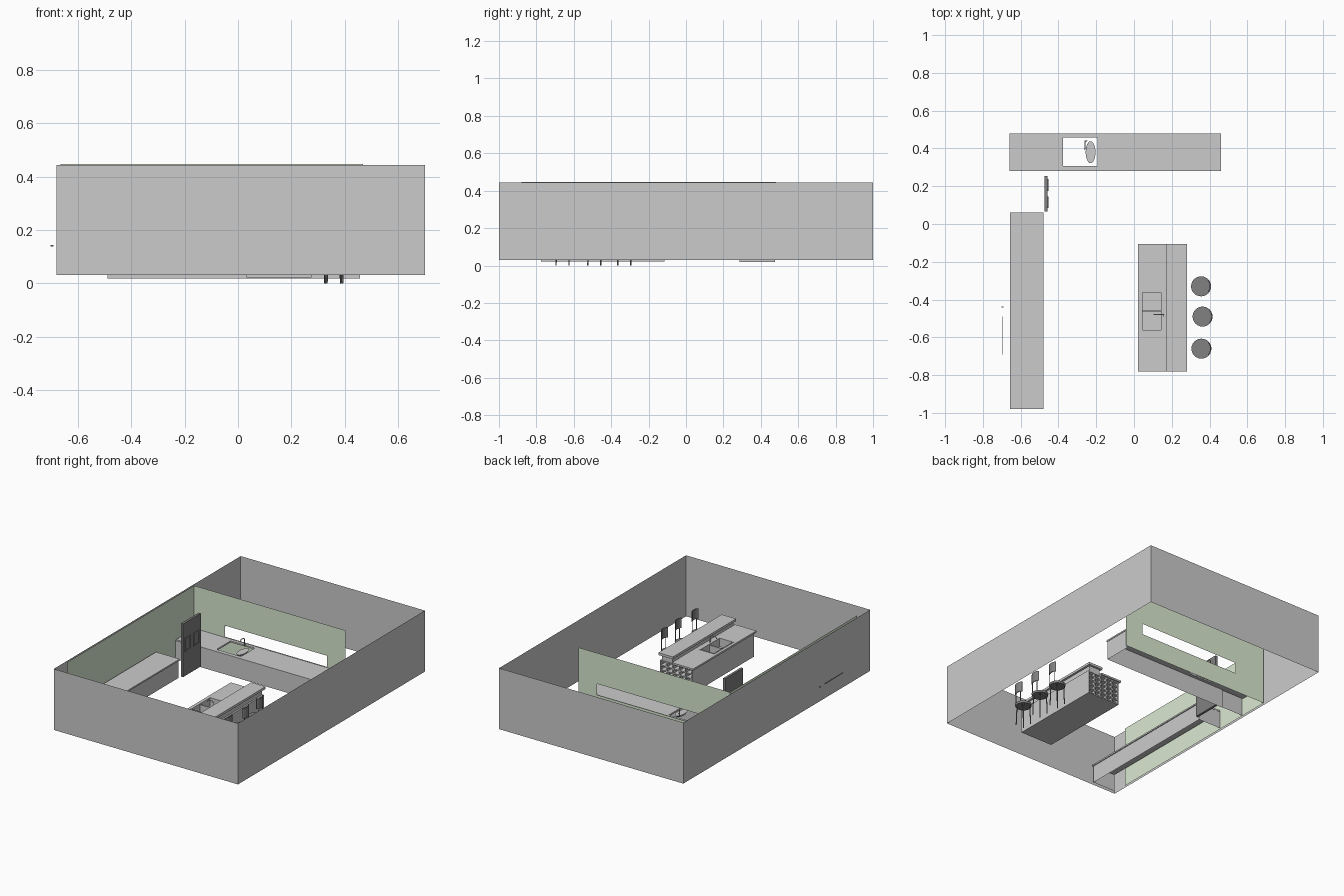
import bpy, bmesh, math
from mathutils import Vector

if "Cube" in bpy.data.objects:
    bpy.data.objects.remove(bpy.data.objects["Cube"])

green = bpy.data.materials.new("pale_green")
green.diffuse_color = (0.70, 0.82, 0.64, 1)
green.use_nodes = True
green.node_tree.nodes["Principled BSDF"].inputs["Base Color"].default_value = green.diffuse_color
dark = bpy.data.materials.new("dark_grey")
dark.diffuse_color = (0.22, 0.22, 0.22, 1)
dark.use_nodes = True
dark.node_tree.nodes["Principled BSDF"].inputs["Base Color"].default_value = dark.diffuse_color


def finish(name, bm, mat=None, smooth=False):
    bmesh.ops.recalc_face_normals(bm, faces=bm.faces)
    me = bpy.data.meshes.new(name)
    bm.to_mesh(me)
    bm.free()
    ob = bpy.data.objects.new(name, me)
    bpy.context.collection.objects.link(ob)
    if mat:
        me.materials.append(mat)
    if smooth:
        for p in me.polygons:
            p.use_smooth = len(p.vertices) == 4
    return ob


def add_box(bm, x0, x1, y0, y1, z0, z1):
    vs = bmesh.ops.create_cube(bm, size=1)["verts"]
    for v in vs:
        v.co = ((x0 + x1) / 2 + v.co.x * (x1 - x0),
                (y0 + y1) / 2 + v.co.y * (y1 - y0),
                (z0 + z1) / 2 + v.co.z * (z1 - z0))


def box(name, *dims, mat=None):
    bm = bmesh.new()
    add_box(bm, *dims)
    return finish(name, bm, mat)


def strip(name, pts, z0, z1, mat=None, closed=False):
    """Thin vertical sheet standing along a plan path."""
    bm = bmesh.new()
    lo = [bm.verts.new((x, y, z0)) for x, y in pts]
    hi = [bm.verts.new((x, y, z1)) for x, y in pts]
    n = len(pts)
    for i in range(n if closed else n - 1):
        j = (i + 1) % n
        bm.faces.new((lo[i], lo[j], hi[j], hi[i]))
    return finish(name, bm, mat)


def ring(name, outer, inner, place, depth=None, mat=None):
    """Rectangle with a rectangular hole, optionally thickened."""
    bm = bmesh.new()

    def corners(r):
        a0, a1, b0, b1 = r
        return [bm.verts.new(place(a, b)) for a, b in
                ((a0, b0), (a1, b0), (a1, b1), (a0, b1))]
    o, i = corners(outer), corners(inner)
    faces = [bm.faces.new((o[k], o[(k + 1) % 4], i[(k + 1) % 4], i[k]))
             for k in range(4)]
    if depth:
        ret = bmesh.ops.extrude_face_region(bm, geom=faces, use_keep_orig=True)
        vs = [g for g in ret["geom"] if isinstance(g, bmesh.types.BMVert)]
        bmesh.ops.translate(bm, verts=vs, vec=depth)
    return finish(name, bm, mat)


def tube(name, pts, r, mat=None):
    cu = bpy.data.curves.new(name, "CURVE")
    cu.dimensions = "3D"
    cu.bevel_depth = r
    cu.bevel_resolution = 1
    cu.use_fill_caps = True
    sp = cu.splines.new("POLY")
    sp.points.add(len(pts) - 1)
    for p, c in zip(sp.points, pts):
        p.co = (*c, 1)
    ob = bpy.data.objects.new(name, cu)
    bpy.context.collection.objects.link(ob)
    if mat:
        cu.materials.append(mat)
    return ob


def faucet(name, base, direction, h, reach):
    b, d = Vector(base), Vector(direction)
    up = Vector((0, 0, 1))
    tube(name, [b, b + up * h * 0.85, b + up * h + d * reach * 0.3,
                b + up * h + d * reach * 0.8, b + up * h * 0.75 + d * reach], 0.003)
    s = Vector((-d.y, d.x, 0)) * 0.012
    tube(name + "_lever", [b + up * 0.012, b + up * 0.018 + s], 0.002)


# room shell
strip("room_walls", [(-.68, -1), (.70, -1), (.70, 1), (-.68, 1)], .03, .443, closed=True)

# green kitchen walls, the back one with a long window
strip("left_green_wall", [(-.665, -.88), (-.665, .48)], .03, .446, green)
ring("back_green_wall", (-.665, .468, .03, .446), (-.433, .332, .162, .237),
     lambda a, b: (a, .48, b), mat=green)

# left counter: top slab and front panels, open below
box("left_counter_top", -.657, -.48, -.98, .062, .148, .158)
strip("left_counter_panels", [(-.657, -.975), (-.486, -.975), (-.486, .06), (-.657, .06)],
      .03, .148)

# back counter with open sink cutout
ring("back_counter_top", (-.66, .46, .28, .478), (-.375, -.193, .307, .457),
     lambda a, b: (a, b, .148), (0, 0, .01))
strip("back_counter_panels", [(-.49, .285), (.457, .285), (.457, .476)], .018, .148)
strip("corner_panel", [(-.66, .272), (-.484, .272), (-.484, .285)], .03, .156)

# oval basin and faucet
bm = bmesh.new()
bmesh.ops.create_cone(bm, cap_ends=True, segments=24, radius1=.75, radius2=1, depth=1)
for v in bm.verts:
    v.co = (-.23 + v.co.x * .026, .38 + v.co.y * .058, .147 + v.co.z * .014)
finish("oval_basin", bm, smooth=True)
faucet("back_faucet", (-.26, .44, .158), (0, -1, 0), .06, .045)

# fridge door with two raised panels
box("fridge_door", -.473, -.457, .065, .255, .04, .40, mat=dark)
for y0, y1 in ((.085, .145), (.175, .238)):
    ring("fridge_panel", (y0, y1, .205, .295), (y0 + .008, y1 - .008, .213, .287),
         lambda a, b: (-.457, a, b), (.004, 0, 0), dark)

# thin handle and knob outside the left wall
tube("wall_bar", [(-.695, -.69, .14), (-.695, -.49, .14)], .002)
tube("wall_knob", [(-.702, -.44, .14), (-.692, -.44, .14)], .003)

# island body (short of the wine rack) and tops
IX0, IX1, IY0, IY1 = .032, .276, -.775, -.115
ring("island_sides", (IX0, IX1, IY0, -.17), (.042, .145, -.565, -.36),
     lambda a, b: (a, b, .14), (0, 0, .045))
box("island_base", IX0, IX1, IY0, -.17, .022, .14)
ring("island_top", (.02, .18, -.782, -.105), (.042, .145, -.565, -.36),
     lambda a, b: (a, b, .185), (0, 0, .012))
box("bar_riser", .185, .265, -.77, -.12, .185, .222)
box("bar_top", .172, .28, -.782, -.105, .222, .238)
ring("sink_rim", (.038, .149, -.569, -.356), (.045, .142, -.562, -.363),
     lambda a, b: (a, b, .197), (0, 0, .002))
box("sink_divider", .042, .145, -.465, -.459, .14, .19)
faucet("island_faucet", (.155, -.48, .197), (-1, 0, 0), .05, .05)

# wine rack grid on the far end
bm = bmesh.new()
N = 5
for k in range(N + 1):
    t = k / N
    x = IX0 + .004 + t * (IX1 - IX0 - .008)
    z = .026 + t * .155
    add_box(bm, x - .004, x + .004, -.17, IY1, .022, .185)
    add_box(bm, IX0, IX1, -.17, IY1 - .001, z - .004, z + .004)
finish("wine_rack", bm)


# bar stools
def stool(cx, cy):
    bm = bmesh.new()
    bmesh.ops.create_cone(bm, cap_ends=True, segments=24, radius1=.05, radius2=.053, depth=.014)
    bmesh.ops.translate(bm, verts=bm.verts, vec=(cx, cy, .137))
    finish("stool_seat", bm, dark, True)
    for sx in (-1, 1):
        for sy in (-1, 1):
            tube("stool_leg", [(cx + sx * .03, cy + sy * .035, 0),
                               (cx + sx * .027, cy + sy * .031, .131)], .0035, dark)
    # curved backrest on two posts
    bm = bmesh.new()
    arcs = []
    for r in (.046, .052):
        for z in (.215, .283):
            arcs.append([bm.verts.new((cx + r * math.cos(a), cy + r * math.sin(a), z))
                         for a in [math.radians(-42 + 12 * i) for i in range(8)]])
    for p, q in ((0, 1), (1, 3), (3, 2), (2, 0)):
        for i in range(7):
            bm.faces.new((arcs[p][i], arcs[p][i + 1], arcs[q][i + 1], arcs[q][i]))
    for i in (0, 7):
        bm.faces.new((arcs[0][i], arcs[1][i], arcs[3][i], arcs[2][i]))
    finish("stool_back", bm, dark)
    for s in (-1, 1):
        x, y = cx + .043, cy + s * .022
        tube("stool_post", [(x, y, .14), (x, y, .22)], .003, dark)


for c in ((.355, -.33), (.363, -.49), (.357, -.66)):
    stool(*c)
